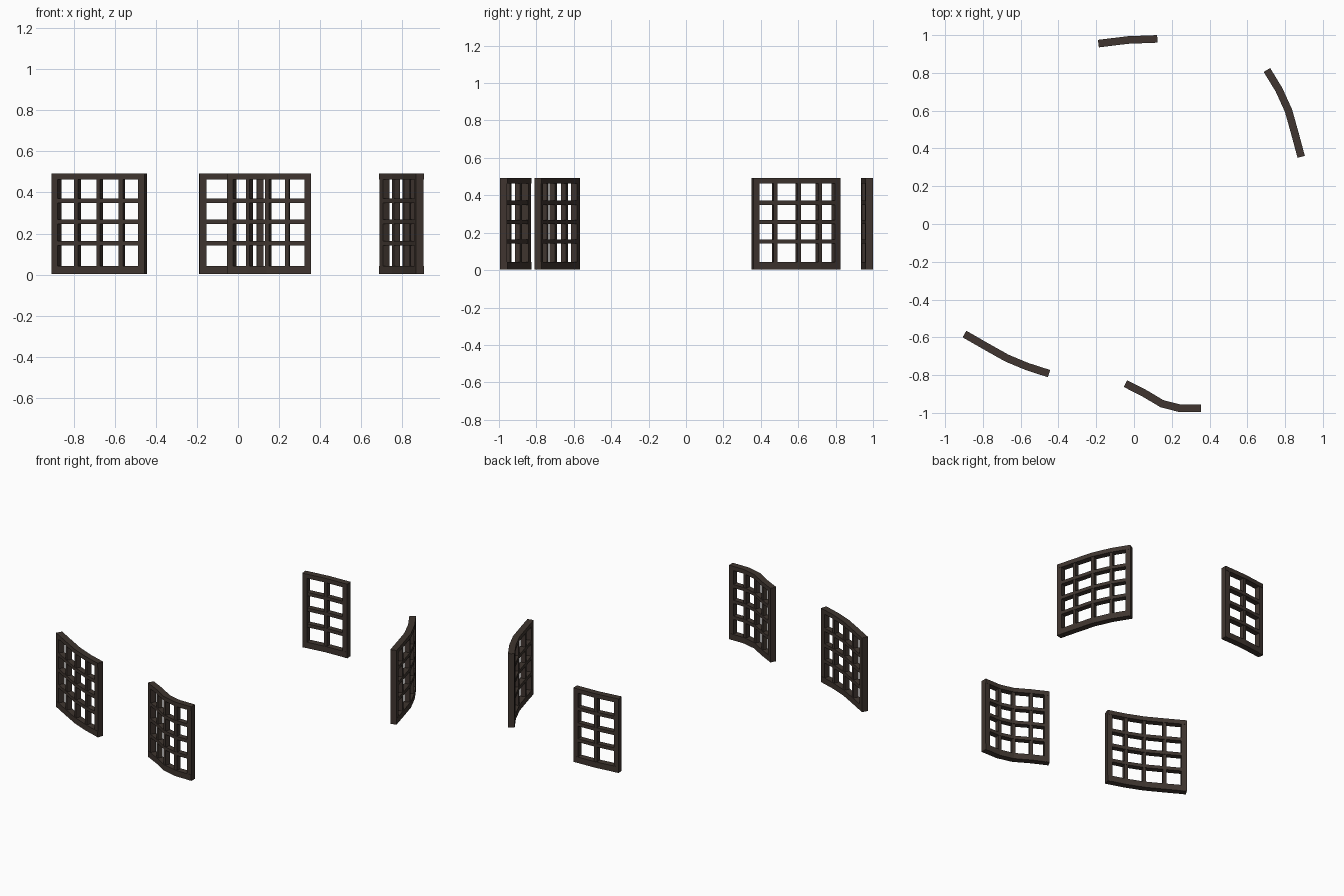
import bpy, bmesh
from mathutils import Vector

if "Cube" in bpy.data.objects:
    bpy.data.objects.remove(bpy.data.objects["Cube"])

wood = bpy.data.materials.new("dark_wood")
wood.diffuse_color = (0.050, 0.036, 0.029, 1)
wood.use_nodes = True
wood.node_tree.nodes["Principled BSDF"].inputs["Base Color"].default_value = wood.diffuse_color

BOTTOM, TOP = 0.0, 0.49


def finish(bm, name):
    bmesh.ops.recalc_face_normals(bm, faces=bm.faces)
    me = bpy.data.meshes.new(name)
    bm.to_mesh(me)
    bm.free()
    me.materials.append(wood)
    ob = bpy.data.objects.new(name, me)
    bpy.context.collection.objects.link(ob)


def perp(d):
    return Vector((-d.y, d.x))


def sweep(name, pts, z0, z1, depth):
    """Rectangular rail mitred along a plan polyline."""
    bm = bmesh.new()
    rings = []
    dirs = [(b - a).normalized() for a, b in zip(pts, pts[1:])]
    for i, p in enumerate(pts):
        a, b = dirs[max(i - 1, 0)], dirs[min(i, len(dirs) - 1)]
        t = (a + b).normalized()
        n = perp(t) * (depth / 2 / t.dot(a))
        rings.append([bm.verts.new((*q, z)) for q, z in
                      ((p - n, z0), (p + n, z0), (p + n, z1), (p - n, z1))])
    for r, s in zip(rings, rings[1:]):
        for k in range(4):
            bm.faces.new((r[k], r[(k + 1) % 4], s[(k + 1) % 4], s[k]))
    bm.faces.new(rings[0])
    bm.faces.new(rings[-1])
    finish(bm, name)


def upright(name, p, d, width, depth, z0, z1):
    sweep(name, [p - d * width / 2, p + d * width / 2], z0, z1, depth)


def panel(name, plan, end_trim=0.016):
    pts = [Vector(p) for p in plan]
    first = (pts[1] - pts[0]).normalized()
    last = (pts[-1] - pts[-2]).normalized()
    # outer frame
    sweep(name + "_bottom_rail", pts, BOTTOM + 0.004, 0.043, 0.040)
    sweep(name + "_top_rail", pts, 0.464, TOP + 0.002, 0.040)
    upright(name + "_start_stile", pts[0] + first * end_trim, first, 0.033, 0.038, 0.003, TOP)
    upright(name + "_end_stile", pts[-1] - last * end_trim, last, 0.033, 0.038, 0.003, TOP)
    # lattice bars
    inner = [pts[0] + first * 0.01] + pts[1:-1] + [pts[-1] - last * 0.01]
    for i, z in enumerate((0.152, 0.257, 0.360)):
        sweep(f"{name}_cross_bar_{i}", inner, z - 0.011, z + 0.011, 0.036)
    for i in range(1, len(pts) - 1):
        d = (pts[i + 1] - pts[i - 1]).normalized()
        upright(f"{name}_upright_bar_{i}", pts[i], d, 0.021, 0.032, 0.03, 0.475)


# four curved lattice windows, each plan point carries an upright
panel("back_window", [(-0.188, 0.955), (-0.033, 0.974), (0.123, 0.980)])
panel("right_window", [(0.704, 0.815), (0.768, 0.710), (0.818, 0.600),
                       (0.853, 0.475), (0.885, 0.356)])
panel("left_window", [(-0.897, -0.583), (-0.780, -0.650), (-0.673, -0.710),
                      (-0.565, -0.755), (-0.450, -0.792)])
panel("front_window", [(-0.045, -0.845), (0.055, -0.896), (0.147, -0.951),
                       (0.240, -0.975), (0.355, -0.975)])
